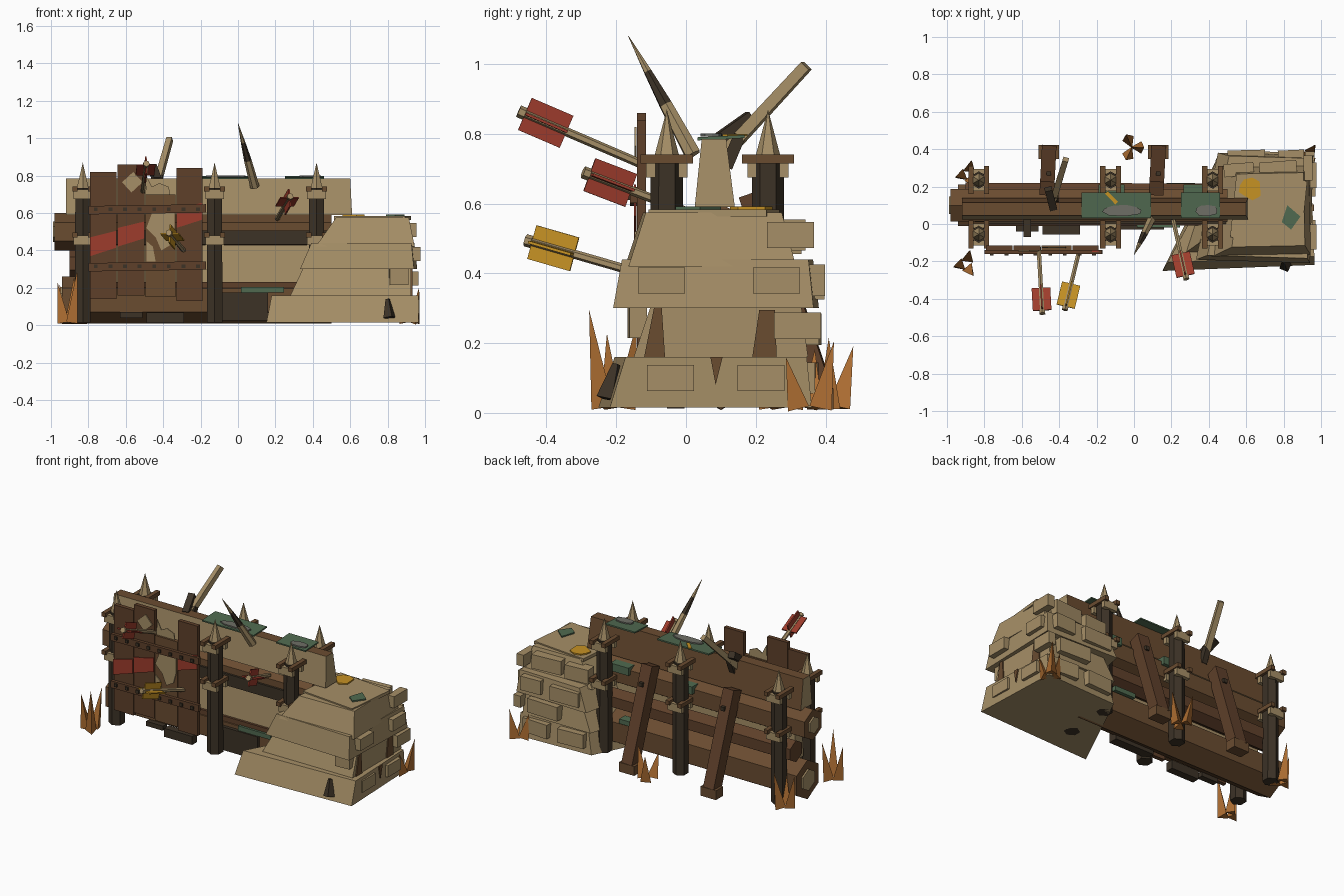
import bpy, bmesh, math, random
from mathutils import Vector, Matrix

random.seed(4)
cube = bpy.data.objects.get("Cube")
if cube:
    bpy.data.objects.remove(cube)


def material(name, rgb):
    lin = [(c / 255 / 12.92 if c < 10 else ((c / 255 + .055) / 1.055) ** 2.4) for c in rgb]
    m = bpy.data.materials.new(name)
    m.use_nodes = True
    m.diffuse_color = (*lin, 1)
    m.node_tree.nodes["Principled BSDF"].inputs["Base Color"].default_value = (*lin, 1)
    return m


stone = material("tan stone", (166, 143, 103))
brown = material("log brown", (106, 76, 48))
plank = material("plank brown", (95, 64, 42))
dark = material("dark wood", (60, 50, 38))
red = material("faded red", (158, 60, 44))
yellow = material("ochre yellow", (198, 146, 36))
green = material("moss green", (80, 106, 80))
grey = material("slate grey", (110, 110, 102))
orange = material("dry grass orange", (174, 110, 50))


def finish(name, bm, mat, rule=None, mat2=None):
    bmesh.ops.recalc_face_normals(bm, faces=bm.faces)
    if rule:
        for f in bm.faces:
            f.material_index = int(rule(f))
    me = bpy.data.meshes.new(name)
    bm.to_mesh(me)
    bm.free()
    me.materials.append(mat)
    if mat2:
        me.materials.append(mat2)
    ob = bpy.data.objects.new(name, me)
    bpy.context.collection.objects.link(ob)
    return ob


def box(name, loc, size, mat, rot=(0, 0, 0)):
    bm = bmesh.new()
    bmesh.ops.create_cube(bm, size=1)
    bmesh.ops.scale(bm, vec=size, verts=bm.verts)
    ob = finish(name, bm, mat)
    ob.location, ob.rotation_euler = loc, rot
    return ob


def frustum(name, low, high, z0, z1, mat, skew=0, turn=0, rule=None, mat2=None):
    """Block with rectangles (x0, x1, y0, y1) below and above; skew shifts its back left edge."""
    bm = bmesh.new()
    bmesh.ops.create_cube(bm, size=1)
    for v in bm.verts:
        r = high if v.co.z > 0 else low
        shift = skew if v.co.x < 0 < v.co.y else 0
        v.co = (r[v.co.x > 0] + shift, r[2 + (v.co.y > 0)], z1 if v.co.z > 0 else z0)
    pivot = Vector(((low[0] + low[1]) / 2, (low[2] + low[3]) / 2, 0))
    bmesh.ops.rotate(bm, cent=pivot, matrix=Matrix.Rotation(turn, 3, 'Z'), verts=bm.verts)
    return finish(name, bm, mat, rule, mat2)


def rod(name, a, b, r1, r2, mat, sides=6, spin=0, rule=None, mat2=None):
    a, b = Vector(a), Vector(b)
    d = b - a
    bm = bmesh.new()
    bmesh.ops.create_cone(bm, cap_ends=True, segments=sides, radius1=r1, radius2=r2, depth=d.length)
    turn = d.to_track_quat('Z', 'Y').to_matrix().to_4x4() @ Matrix.Rotation(spin, 4, 'Z')
    bmesh.ops.transform(bm, matrix=Matrix.Translation((a + b) / 2) @ turn, verts=bm.verts)
    return finish(name, bm, mat, rule, mat2)


def plate(name, pts, mat, thick=.008):
    bm = bmesh.new()
    f = bm.faces.new([bm.verts.new(p) for p in pts])
    f.normal_update()
    n = f.normal * thick
    new = bmesh.ops.extrude_face_region(bm, geom=[f])["geom"]
    bmesh.ops.translate(bm, vec=n, verts=[v for v in new if isinstance(v, bmesh.types.BMVert)])
    return finish(name, bm, mat)


def front_plate(name, xz, y, mat):
    return plate(name, [(x, y, z) for x, z in xz], mat, .006)


def blob(name, x, y, z, rx, ry, mat, n=9):
    pts = []
    for i in range(n):
        a, k = math.tau * i / n, random.uniform(.75, 1.1)
        pts.append((x + rx * k * math.cos(a), y + ry * k * math.sin(a), z))
    return plate(name, pts, mat)


# Stacked logs, with pale cut ends
rod("bottom_log", (-.94, .1, .135), (.5, .1, .135), .127, .125, brown, 6)
rod("middle_log", (-.98, .1, .5), (.5, .1, .5), .1, .1, brown, 6)
rod("back_rail", (-.9, .16, .33), (.5, .16, .33), .07, .065, plank, 6)
for x0, z, r in ((-.95, .135, .07), (-.99, .5, .055)):
    rod("log_heart", (x0, .1, z), (x0 + .02, .1, z), r, r, stone, 6)
frustum("top_log", (-.92, .61, .025, .14), (-.92, .6, .045, .115), .59, .785, stone,
        rule=lambda f: f.normal.z > .5 or f.normal.y > .5, mat2=brown)
frustum("lower_slab", (-.85, .45, .01, .1), (-.85, .45, .03, .1), .23, .43, stone)
box("dark_rail", (-.15, .02, .47), (1.3, .04, .075), dark)
box("brown_rail", (-.15, .02, .21), (1.3, .05, .045), plank)
box("base_beam", (.02, .0, .1), (.28, .06, .15), dark)
box("base_foot", (-.39, -.03, .04), (.2, .05, .055), dark)
box("base_wedge", (-.57, -.02, .055), (.12, .04, .03), dark)
box("front_peg", (-.57, -.02, .56), (.04, .1, .04), dark)

# Posts framed by crossed boards, with pointed tips
for x in (-.83, -.125, .42):
    for y in (-.055, .235):
        rod("post", (x, y, .015), (x, y, .735), .048, .046, dark, 6)
        for z in (.455, .7):
            for s in (-1, 1):
                box("collar_tan", (x, y + s * .046, z), (.1, .026, .05), stone)
                box("collar_brown", (x + s * .042, y, z + .028), (.028, .15, .026), brown)
        rod("post_tip", (x, y, .735), (x, y, .87), .036, 0, stone, 6)

# Leaning struts at the back
for x in (-.455, .13):
    rod("strut", (x, .385, .05), (x - .01, .19, .63), .055, .055, plank, 4, math.pi / 4)
    box("strut_foot", (x, .385, .04), (.11, .075, .06), brown)
    box("strut_bolt", (x, .265, .53), (.025, .03, .025), dark)

# Plank shield
for x0, x1, z0, z1, m in ((-.79, -.65, .14, .82, plank), (-.645, -.5, .16, .86, plank),
                          (-.495, -.335, .15, .7, brown), (-.33, -.19, .13, .84, plank)):
    box("shield_plank", ((x0 + x1) / 2, -.128, (z0 + z1) / 2), (x1 - x0, .026, z1 - z0), m)
front_plate("broken_board", [(-.495, .68), (-.36, .68), (-.37, .74), (-.42, .76), (-.46, .74), (-.49, .8)], -.122, stone)
front_plate("worn_patch", [(-.41, .4), (-.36, .43), (-.34, .5), (-.34, .6), (-.46, .6), (-.49, .52), (-.44, .47)], -.142, stone)
front_plate("low_patch", [(-.49, .34), (-.44, .34), (-.455, .42), (-.49, .45)], -.142, stone)
front_plate("diamond_patch", [(-.57, .71), (-.51, .765), (-.56, .82), (-.62, .765)], -.142, stone)
for x0, x1, base in ((-.79, -.65, .37), (-.645, -.5, .42), (-.33, -.19, .52)):
    front_plate("red_stripe", [(x0, base), (x1, base + .045), (x1, base + .135), (x0, base + .1)], -.143, red)
for z in (.315, .62):
    box("shield_bar", (-.485, -.15, z), (.63, .022, .045), plank, (0, -.015, 0))
    for i in range(8):
        box("bar_bolt", (-.76 + i * .078, -.163, z), (.02, .012, .02), dark)


# Arrows stuck in the front
def arrow(tip, tail, mat):
    tip, tail = Vector(tip), Vector(tail)
    rod("arrow_shaft", tip, tail, .013, .013, stone, 6)
    d = (tip - tail).normalized()
    mid = tail + d * .085
    rot = d.to_track_quat('X', 'Z')
    for size in ((.13, .1, .008), (.13, .008, .1)):
        v = box("arrow_vane", mid, size, mat)
        v.rotation_mode = 'QUATERNION'
        v.rotation_quaternion = rot
    rod("arrow_nock", tail, tail + d * .02, .018, .018, stone, 6)


arrow((-.51, -.12, .71), (-.49, -.48, .865), red)
arrow((.21, .02, .57), (.28, -.295, .69), red)
arrow((-.29, -.13, .4), (-.37, -.46, .495), yellow)

# Pole, bracket and tall spike on top
rod("top_pole", (-.44, .1, .73), (-.365, .345, .995), .025, .022, stone, 4, math.pi / 4)
box("pole_bracket", (-.445, .135, .81), (.04, .13, .04), dark, (.6, 0, .25))
box("pole_brace", (-.42, .135, .75), (.035, .035, .1), dark, (-.4, 0, 0))
base, tip = Vector((.09, .02, .74)), Vector((0, -.165, 1.08))
cuts, radii = (0, .42, .7, 1), (.025, .02, .012, .001)
for i, m in enumerate((stone, dark, stone)):
    rod("tall_spike", base.lerp(tip, cuts[i]), base.lerp(tip, cuts[i + 1]), radii[i], radii[i + 1], m, 6)

# Moss sheets
for x, w in ((-.095, .37), (.355, .21)):
    box("moss_sheet", (x, .1, .789), (w, .135, .009), green, (.05, 0, 0))
    blob("moss_patch", x + .03, .075, .793, w * .34, .032, grey)
box("front_moss", (.13, .01, .19), (.23, .06, .03), green)
for x, w in ((-.12, .14), (.33, .13)):
    box("back_moss", (x, .18, .55), (w, .06, .05), green)
box("back_moss_low", (.25, .19, .22), (.15, .06, .03), green)
box("mud_streak", (-.12, .14, .797), (.08, .02, .006), yellow, (0, 0, -.8))

# Stone pile in courses
for low, high, z0, z1, skew, turn in (
        ((.14, .955, -.235, .345), (.17, .955, -.19, .33), .015, .16, .31, .04),
        ((.28, .925, -.15, .35), (.35, .925, -.1, .33), .16, .31, .16, 0),
        ((.34, .95, -.2, .375), (.4, .935, -.175, .36), .3, .44, .1, -.03),
        ((.41, .94, -.17, .31), (.52, .91, -.12, .27), .42, .575, .05, .02)):
    frustum("stone_course", low, high, z0, z1, stone, skew, turn)
box("cap_stone", (.72, .08, .573), (.38, .34, .02), stone, (0, 0, -.1))
for x, y, z in ((.95, -.07, .38), (.95, .26, .38), (.945, -.045, .1), (.945, .215, .1),
                (.93, .3, .51), (.94, .32, .25)):
    box("side_block", (x, y, z), (.05, .135, .075), stone)
for x, y, z, w in ((.57, .34, .1, .18), (.82, .34, .1, .18), (.76, .35, .24, .22),
                   (.6, .36, .37, .2), (.84, .36, .38, .14), (.56, .29, .5, .16), (.77, .3, .51, .2)):
    box("back_block", (x, y, z), (w, .07, .09), stone, (0, 0, random.uniform(-.1, .1)))
box("front_block", (.86, -.14, .26), (.1, .05, .09), stone, (0, 0, .06))

# Stains and moss on the stones
for x, yz in ((.924, [(-.12, .16), (-.06, .16), (-.07, .31), (-.09, .31)]),
              (.924, [(.19, .16), (.26, .16), (.255, .295), (.21, .295)]),
              (.955, [(.07, .16), (.085, .08), (.105, .16)])):
    plate("dirt_stain", [(x, y, z) for y, z in yz], brown)
blob("ochre_patch", .62, .19, .583, .07, .06, yellow)
plate("stone_moss", [(.79, .01, .583), (.84, -.03, .583), (.89, .04, .583), (.82, .1, .583)], green)
rod("dark_shard", (.81, -.225, .04), (.8, -.2, .14), .035, .012, dark, 4)

# Dry grass tufts
for x, y, h in ((-.9, -.215, .28), (-.89, .265, .27), (-.01, .41, .2), (.93, .36, .19)):
    for i in range(3):
        a = math.tau * i / 3 + x
        foot = Vector((x + .03 * math.cos(a), y + .035 * math.sin(a), .015))
        lean = Vector((.035 * math.cos(a), .045 * math.sin(a), h * (1 - .12 * i)))
        rod("grass_blade", foot, foot + lean, .038, 0, orange, 3, a)
